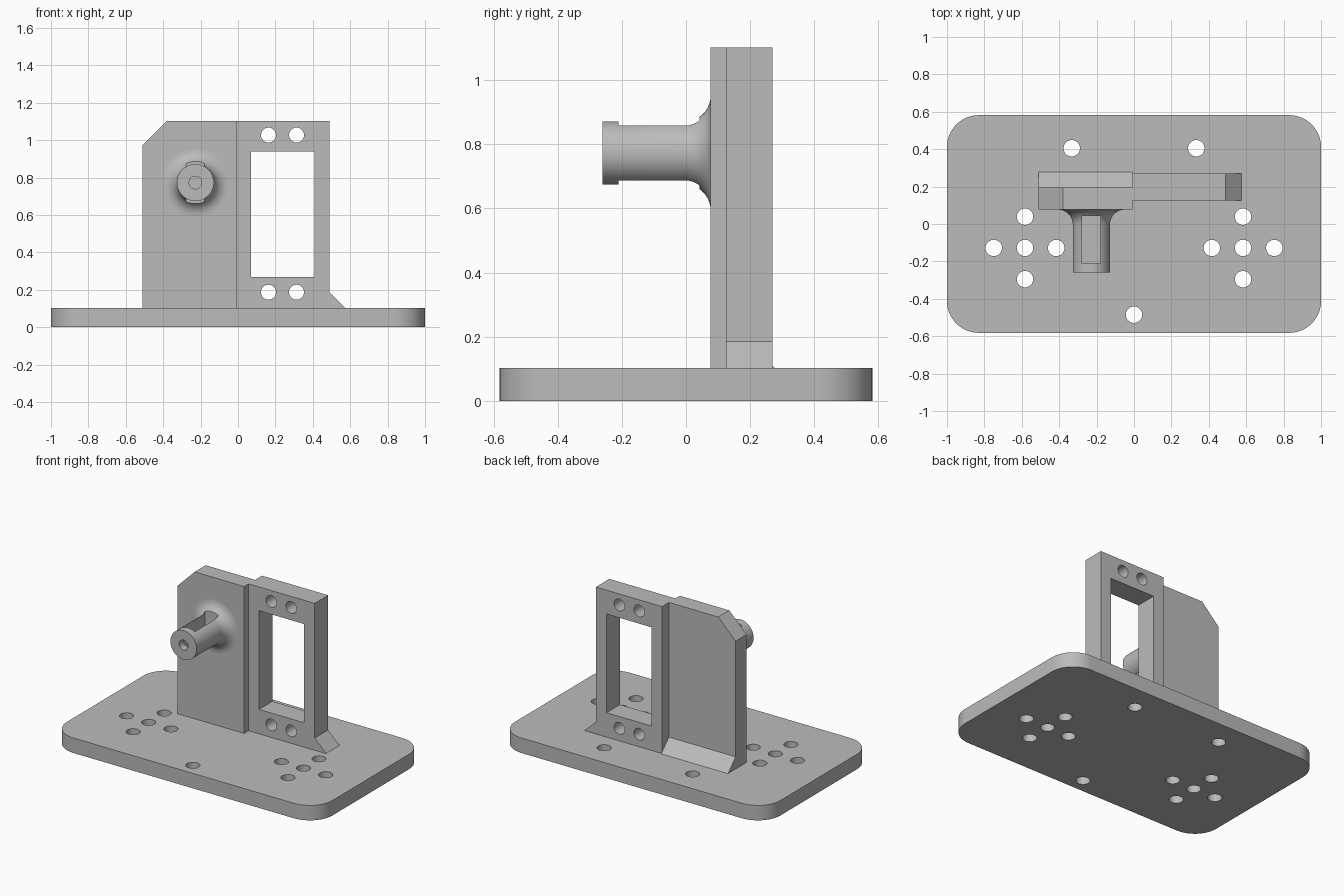
import bpy, bmesh, math
from mathutils import Matrix, Vector

if "Cube" in bpy.data.objects:
    bpy.data.objects.remove(bpy.data.objects["Cube"])

grey = bpy.data.materials.new("plain_grey")
grey.diffuse_color = (0.5, 0.5, 0.5, 1)
grey.use_nodes = True
grey.node_tree.nodes["Principled BSDF"].inputs["Base Color"].default_value = grey.diffuse_color


def make_object(name, bm):
    bmesh.ops.recalc_face_normals(bm, faces=bm.faces)
    mesh = bpy.data.meshes.new(name)
    bm.to_mesh(mesh)
    bm.free()
    mesh.materials.append(grey)
    ob = bpy.data.objects.new(name, mesh)
    bpy.context.collection.objects.link(ob)
    return ob


def prism(name, points, direction):
    """Extrude a closed outline along a direction."""
    bm = bmesh.new()
    face = bm.faces.new([bm.verts.new(p) for p in points])
    new = bmesh.ops.extrude_face_region(bm, geom=[face])["geom"]
    bmesh.ops.translate(bm, vec=Vector(direction),
                        verts=[v for v in new if isinstance(v, bmesh.types.BMVert)])
    return make_object(name, bm)


def add_box(bm, lo, hi):
    lo, hi = Vector(lo), Vector(hi)
    bmesh.ops.create_cube(bm, size=1, matrix=Matrix.Translation((lo + hi) / 2)
                          @ Matrix.Diagonal((*(hi - lo), 1)))


def add_cylinder(bm, centre, radius, depth, along_y=False):
    turn = Matrix.Rotation(math.pi / 2, 4, 'X') if along_y else Matrix.Identity(4)
    bmesh.ops.create_cone(bm, cap_ends=True, segments=32, radius1=radius, radius2=radius,
                          depth=depth, matrix=Matrix.Translation(centre) @ turn)


def cut(ob, bm):
    """Subtract the cutter shapes and shade the result."""
    cutter = make_object("cutter", bm)
    cutter.hide_render = True
    mod = ob.modifiers.new("cut", 'BOOLEAN')
    mod.operation, mod.solver, mod.object = 'DIFFERENCE', 'EXACT', cutter
    bpy.ops.object.select_all(action='DESELECT')
    bpy.context.view_layer.objects.active = ob
    ob.select_set(True)
    bpy.ops.object.modifier_apply(modifier=mod.name)
    bpy.data.objects.remove(cutter)
    bpy.ops.object.shade_smooth_by_angle(angle=math.radians(30))


# Base plate with rounded corners
W, D, R, TOP = 1.0, 0.582, 0.17, 0.102
outline = []
for i, (sx, sy) in enumerate([(1, 1), (-1, 1), (-1, -1), (1, -1)]):
    for k in range(13):
        a = math.pi / 2 * (i + k / 12)
        outline.append((sx * (W - R) + R * math.cos(a), sy * (D - R) + R * math.sin(a), 0))
base = prism("base_plate", outline, (0, 0, TOP))

# Mounting holes: three singles and a cross of five on each side
holes = [(0, -0.485), (-0.333, 0.405), (0.333, 0.405)]
for s in (-1, 1):
    for dx, dy in [(0, 0), (0.167, 0), (-0.167, 0), (0, 0.167), (0, -0.167)]:
        holes.append((s * 0.583 + dx, -0.128 + dy))
bm = bmesh.new()
for x, y in holes:
    add_cylinder(bm, (x, y, 0.05), 0.044, 0.4)
cut(base, bm)

# Left upright with a clipped top corner
JOIN, H = -0.008, 1.102
prism("left_upright", [(x, 0.077, z) for x, z in
      [(-0.51, TOP), (JOIN, TOP), (JOIN, H), (-0.38, H), (-0.51, 0.972)]], (0, 0.118, 0))

# Sloped foot behind the left upright
prism("rear_foot", [(-0.51, y, z) for y, z in
      [(0.195, TOP), (0.277, TOP), (0.195, 0.185)]], (0.51 + JOIN, 0, 0))

# Right upright frame with a sloped side foot
frame = prism("right_frame", [(x, 0.125, z) for x, z in
              [(JOIN, TOP), (0.575, TOP), (0.49, 0.185), (0.49, H), (JOIN, H)]], (0, 0.145, 0))
bm = bmesh.new()
add_box(bm, (0.07, 0, 0.268), (0.41, 0.4, 0.94))
for x in (0.163, 0.313):
    for z in (0.187, 1.027):
        add_cylinder(bm, (x, 0.2, z), 0.04, 0.5, True)
cut(frame, bm)

# Peg turned around the y axis, flaring into the upright
PX, PZ, PR, FLARE = -0.228, 0.773, 0.099, 0.08
profile = [(0, -0.26), (PR, -0.26)]
for k in range(11):
    a = math.pi / 2 * k / 10
    profile.append((PR + FLARE * (1 - math.cos(a)), 0.077 - FLARE + FLARE * math.sin(a)))
profile += [(PR + FLARE, 0.1), (0, 0.1)]
bm = bmesh.new()
verts = [bm.verts.new((PX + r, y, PZ)) for r, y in profile]
edges = [bm.edges.new(pair) for pair in zip(verts, verts[1:])]
bmesh.ops.spin(bm, geom=verts + edges, cent=(PX, 0, PZ), axis=(0, 1, 0),
               angle=2 * math.pi, steps=48, use_merge=True)
bmesh.ops.remove_doubles(bm, verts=bm.verts, dist=1e-5)
peg = make_object("peg", bm)

# Slot through the peg and a bore in its end
bm = bmesh.new()
add_box(bm, (PX - 0.05, -0.21, PZ - 0.3), (PX + 0.05, 0.042, PZ + 0.3))
cut(peg, bm)
bm = bmesh.new()
add_cylinder(bm, (PX, -0.25, PZ), 0.034, 0.14, True)
cut(peg, bm)
